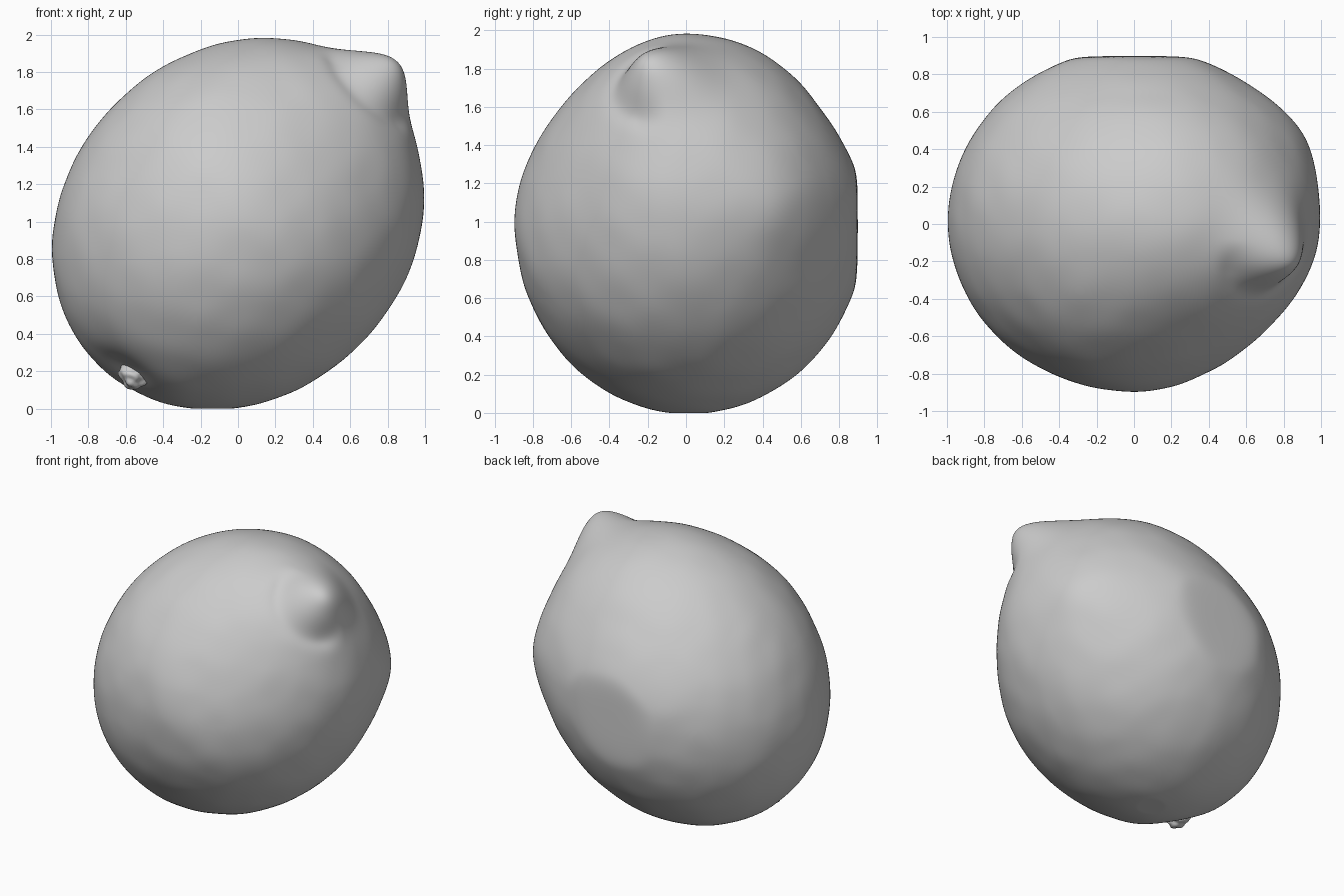
import bpy, bmesh, math
from mathutils import Vector, Matrix, noise

cube = bpy.data.objects.get("Cube")
if cube:
    bpy.data.objects.remove(cube, do_unlink=True)

CENTRE = Vector((0, 0.012, 0.988))
BACK_START, BACK_DEPTH = 0.865, 0.034


def make_material(name, colour):
    mat = bpy.data.materials.new(name)
    mat.use_nodes = True
    mat.diffuse_color = colour
    mat.node_tree.nodes["Principled BSDF"].inputs["Base Color"].default_value = colour
    return mat


def finish(name, bm, mat):
    mesh = bpy.data.meshes.new(name)
    bm.to_mesh(mesh)
    bm.free()
    mesh.materials.append(mat)
    mesh.shade_smooth()
    obj = bpy.data.objects.new(name, mesh)
    bpy.context.collection.objects.link(obj)
    return obj


def bell(d, width):
    return math.exp(-(d / width) ** 2)


def smooth(a, b, v):
    t = min(max((v - a) / (b - a), 0), 1)
    return t * t * (3 - 2 * t)


peel = make_material("grey peel", (0.6, 0.6, 0.6, 1))

# Fruit body: tilted ellipsoid with soft bumps, a blunt tip and a stem dent
tilt = Matrix.Rotation(math.radians(45), 3, 'Y')
shape = tilt @ Matrix.Diagonal((0.918, 0.925, 1.063)) @ tilt.transposed()
tip_axis = Vector((0.72, 0, 0.69)).normalized()
tip_base = Vector((0.73, -0.12, 0.74))
tip_up = Vector((-0.69, 0, 0.72)).normalized()
dent_spot = Vector((-0.60, -0.28, -0.77))
stem_spot = Vector((-0.56, -0.23, -0.81))
shoulder = Vector((0.86, 0.46, 0.10))

bm = bmesh.new()
bmesh.ops.create_icosphere(bm, subdivisions=7, radius=1)
for v in bm.verts:
    p = shape @ v.co
    # Front half narrows toward the tip, back half narrows toward the top
    if p.y < 0:
        p.y *= 0.98 - 0.13 * smooth(0, 0.9, p.dot(tip_axis))
    else:
        p.y *= 1 - 0.06 * smooth(0.1, 0.7, p.z)
    out = p.normalized()
    # Faint uneven skin
    move = out * (0.004 * noise.noise(p * 5))
    # Fuller shoulder beside the flattened back
    move += out * (0.04 * bell((p - shoulder).length, 0.26))
    # Blunt tip leaning forward, with a crease curving round its front
    if p.dot(tip_axis) > 0:
        rel = p - tip_base
        up, side = rel.dot(tip_up), rel.y
        dist = math.hypot(up - 0.01, side)
        move += tip_axis * (0.165 * bell(dist, 0.215))
        move.y -= 0.08 * bell(dist, 0.17)
        front = smooth(0.03, -0.15, side) if side > -0.15 else 1
        move -= tip_axis * (0.035 * front * bell(dist - 0.25, 0.06))
    # Shallow dent around the stem
    move -= out * (0.045 * bell((p - dent_spot).length, 0.17))
    v.co = p + move + CENTRE
    # Softly flattened back
    over = v.co.y - BACK_START
    if over > 0:
        v.co.y = BACK_START + BACK_DEPTH * math.tanh(over / BACK_DEPTH)
    v.co.z = max(v.co.z, 0)
finish("fruit_body", bm, peel)

# Stem stub: small lumpy button set in the dent
bm = bmesh.new()
bmesh.ops.create_icosphere(bm, subdivisions=4, radius=1)
face = stem_spot.normalized().to_track_quat('Z', 'Y').to_matrix()
for v in bm.verts:
    lump = 1 + 0.25 * noise.noise(v.co * 1.8)
    size = Vector((v.co.x * 0.085, v.co.y * 0.075, v.co.z * 0.07)) * lump
    v.co = face @ size + CENTRE + stem_spot
finish("stem_stub", bm, peel)
